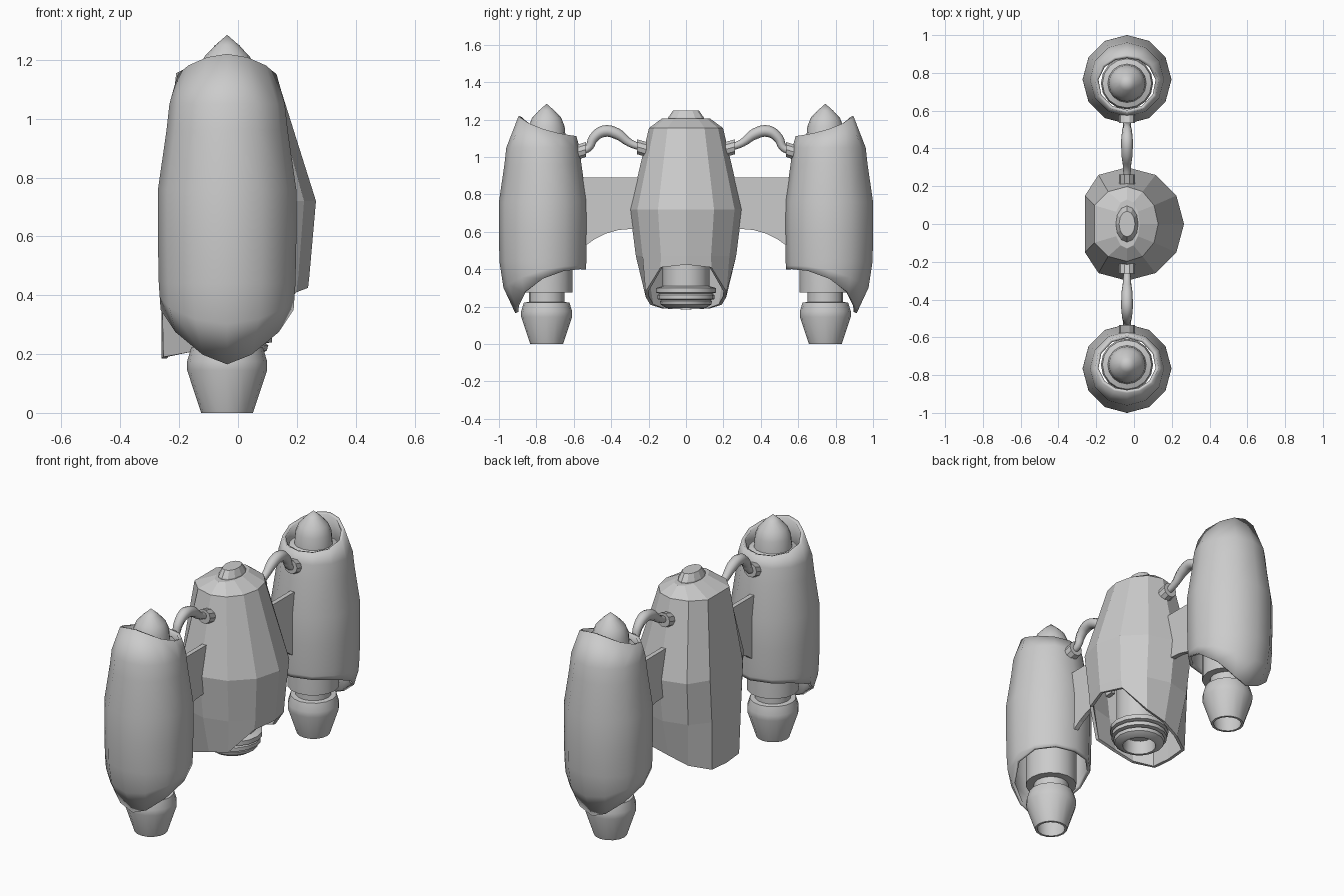
import bpy, bmesh, math
from math import sin, cos, pi

if "Cube" in bpy.data.objects:
    bpy.data.objects.remove(bpy.data.objects["Cube"])

CX = -0.037  # x of the shared axis


def mesh_object(name, rings, close=False, smooth=None, thick=0):
    """Skin a list of vertex rings; optional end caps, smoothing and wall."""
    bm = bmesh.new()
    rows = [[bm.verts.new(p) for p in r] for r in rings]
    for a, b in zip(rows, rows[1:]):
        n = len(a)
        for i in range(n):
            j = (i + 1) % n
            bm.faces.new((a[i], a[j], b[j], b[i]))
    if close:
        bm.faces.new(rows[0])
        bm.faces.new(rows[-1])
    bmesh.ops.remove_doubles(bm, verts=bm.verts, dist=1e-5)
    bmesh.ops.recalc_face_normals(bm, faces=bm.faces)
    me = bpy.data.meshes.new(name)
    bm.to_mesh(me)
    bm.free()
    ob = bpy.data.objects.new(name, me)
    bpy.context.collection.objects.link(ob)
    if thick:
        m = ob.modifiers.new("wall", 'SOLIDIFY')
        m.thickness, m.offset = thick, -1
    if smooth:
        bpy.ops.object.select_all(action='DESELECT')
        ob.select_set(True)
        bpy.context.view_layer.objects.active = ob
        bpy.ops.object.shade_smooth_by_angle(angle=math.radians(smooth))
    return ob


def lathe(name, profile, y=0, n=16, sx=1, smooth=35):
    """Turn (radius, z) points about a vertical axis."""
    rings = [[(CX + sx * r * cos(2 * pi * i / n), y + r * sin(2 * pi * i / n), z)
              for i in range(n)] for r, z in profile]
    return mesh_object(name, rings, smooth=smooth)


def interp(table, z):
    for (z0, r0), (z1, r1) in zip(table, table[1:]):
        if z <= z1:
            return r0 + (r1 - r0) * (z - z0) / (z1 - z0)
    return table[-1][1]


# Side pod casing: lathe with slanted, curved top and bottom rims
CASING = [(.16, .145), (.25, .195), (.35, .226), (.45, .233), (.6, .2355),
          (.76, .235), (.96, .206), (1.05, .196), (1.155, .167), (1.22, .13)]


def casing(name, side):
    n, cols = 12, []
    for i in range(n):
        a = 2 * pi * i / n
        s = sin(a)
        zb = .35 - .117 * s - .068 * s * s
        zt = 1.15 + .054 * s + .016 * s * s
        zs = [zb, zb + .5 * (.44 - zb), .44, .6, .76, .96, 1.05, zt]
        cols.append([(CX + interp(CASING, z) * cos(a),
                      side * (.765 + interp(CASING, z) * s), z) for z in zs])
    mesh_object(name, list(zip(*cols)), smooth=40, thick=.018)


# Rocket core: nose, body, neck and hollow nozzle
CORE = [(0, 1.285), (.04, 1.25), (.078, 1.21), (.096, 1.165), (.102, 1.10),
        (.13, 1.09), (.138, 1.06), (.138, .275), (.095, .275), (.095, .225),
        (.122, .222), (.136, .175), (.136, .145), (.088, 0),
        (.075, 0), (.09, .12), (0, .12)]


def pipe(name, side):
    pts = [(.235, 1.05, .7), (.30, 1.075, .8), (.37, 1.125, 1.15), (.44, 1.138, 1.2),
           (.495, 1.10, 1), (.52, 1.05, .8), (.565, 1.03, .7)]
    cu = bpy.data.curves.new(name, 'CURVE')
    cu.dimensions = '3D'
    cu.bevel_depth, cu.bevel_resolution, cu.resolution_u = .026, 2, 4
    sp = cu.splines.new('BEZIER')
    sp.bezier_points.add(len(pts) - 1)
    for b, (y, z, r) in zip(sp.bezier_points, pts):
        b.co = (CX, side * y, z)
        b.radius = r
        b.handle_left_type = b.handle_right_type = 'AUTO'
    bpy.context.collection.objects.link(bpy.data.objects.new(name, cu))


def fitting(name, side, y0, z0, y1, z1, r=.042, n=10):
    rings = [[(CX + r * cos(2 * pi * i / n), side * y,
               z + r * sin(2 * pi * i / n)) for i in range(n)]
             for y, z in ((y0, z0), (y1, z1))]
    mesh_object(name, rings, close=True)


def wing(name, side):
    # plate with an arched lower edge
    arch = [(.22, .62), (.30, .615), (.36, .61), (.43, .59), (.49, .56), (.56, .51)]
    outline = [(.56, .89), (.22, .89)] + arch
    mesh_object(name, [[(CX + x, side * y, z) for y, z in outline]
                       for x in (-.013, .013)], close=True)


for side, tag in ((1, "left"), (-1, "right")):
    casing(tag + "_pod_casing", side)
    lathe(tag + "_rocket_core", CORE, side * .745)
    pipe(tag + "_fuel_pipe", side)
    fitting(tag + "_inner_fitting", side, .21, 1.04, .262, 1.055)
    fitting(tag + "_outer_fitting", side, .535, 1.04, .585, 1.025)
    wing(tag + "_wing_plate", side)

# Central tank: faceted shell, flat at the back, notched at the front bottom
RIM = [(.275, .425), (.272, .41), (.25, .28), (.215, .25), (.22, .21),
       (.25, .19), (.25, .185)]
cols = []
for i in range(12):
    a = 2 * pi * i / 12
    r, z = RIM[min(i, 12 - i)]
    front = cos(a) > 0
    rows = [(r, r, z, -.26), (.28, .268, .47, -.26), (.302, .30, .72, -.26),
            (.165 if front else .2, .198, 1.155, -.21),
            (.067, .13, 1.205, -1), (.02, .04, 1.207, -1)]
    cols.append([(max(CX + rx * cos(a), lim), ry * sin(a), z)
                 for rx, ry, z, lim in rows])
mesh_object("central_tank", list(zip(*cols)), thick=.018)

# Filler cap on the tank
lathe("filler_cap", [(0, 1.25), (.068, 1.25), (.095, 1.212), (.098, 1.195), (0, 1.195)],
      n=12, sx=.62, smooth=None)

# Stepped central exhaust
lathe("central_exhaust",
      [(0, .6), (.125, .6), (.125, .31), (.16, .30), (.16, .275), (.14, .27),
       (.152, .262), (.152, .24), (.13, .236), (.14, .23), (.135, .212),
       (.105, .192), (.09, .192), (.085, .27), (0, .27)])
